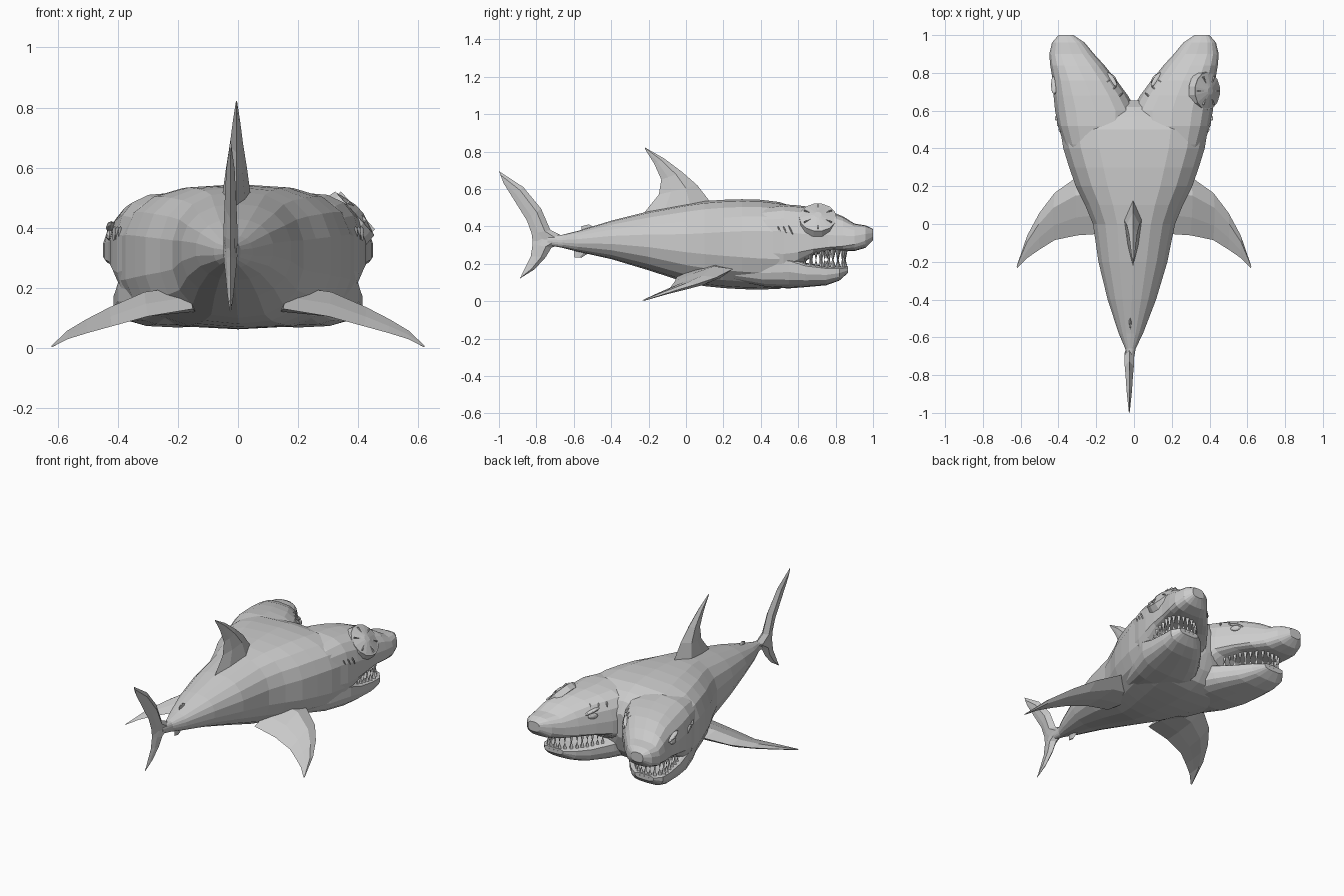
import bpy, bmesh, math
from mathutils import Vector, Matrix

cube = bpy.data.objects.get("Cube")
if cube:
    bpy.data.objects.remove(cube, do_unlink=True)

grey = bpy.data.materials.new("plain_grey")
grey.use_nodes = True
grey.diffuse_color = (0.6, 0.6, 0.6, 1)
grey.node_tree.nodes["Principled BSDF"].inputs["Base Color"].default_value = (0.6, 0.6, 0.6, 1)


def finish(name, bm):
    bmesh.ops.recalc_face_normals(bm, faces=bm.faces)
    mesh = bpy.data.meshes.new(name)
    bm.to_mesh(mesh)
    bm.free()
    mesh.materials.append(grey)
    obj = bpy.data.objects.new(name, mesh)
    bpy.context.collection.objects.link(obj)
    return obj


def loft(name, rings):
    bm = bmesh.new()
    loops = [[bm.verts.new(p) for p in ring] for ring in rings]
    n = len(loops[0])
    for a, b in zip(loops, loops[1:]):
        for i in range(n):
            j = (i + 1) % n
            bm.faces.new((a[i], a[j], b[j], b[i]))
    bm.faces.new(loops[0])
    bm.faces.new(loops[-1])
    return finish(name, bm)


def section(y, x0, x1, z0, z1, waist=0.5, power=0.72, sides=18, side=1):
    """Rounded box cross-section; waist is the height of its widest line."""
    cx, hw = (x0 + x1) / 2, (x1 - x0) / 2
    zm = z0 + (z1 - z0) * waist
    ring = []
    for i in range(sides):
        a = math.tau * (i + 0.5) / sides
        c, s = math.cos(a), math.sin(a)
        x = cx + hw * math.copysign(abs(c) ** power, c)
        z = zm + (z1 - zm if s > 0 else zm - z0) * math.copysign(abs(s) ** power, s)
        ring.append((side * x, y, z))
    return ring


def fin(name, stations, thick_dir):
    """Blade lofted through (leading point, trailing point, half thickness)."""
    t = Vector(thick_dir)
    rings = []
    for lead, trail, h in stations:
        a, b = Vector(lead), Vector(trail)
        p, q = a.lerp(b, 0.3), a.lerp(b, 0.68)
        rings.append([a, p + t * h, q + t * h * 0.6, b, q - t * h * 0.6, p - t * h])
    return loft(name, rings)


def blob(name, loc, size, rot=(0, 0, 0), segs=10, rings=6):
    bm = bmesh.new()
    turn = Matrix.Rotation(rot[2], 4, 'Z') @ Matrix.Rotation(rot[1], 4, 'Y') @ Matrix.Rotation(rot[0], 4, 'X')
    m = Matrix.Translation(loc) @ turn @ Matrix.Diagonal((*size, 1))
    bmesh.ops.create_uvsphere(bm, u_segments=segs, v_segments=rings, radius=1, matrix=m)
    return finish(name, bm)


# Trunk: y, half width, bottom, top, squareness
trunk = [(-.74, .015, .30, .35, .9), (-.66, .028, .285, .355, .9), (-.58, .065, .265, .375, .9),
         (-.4, .13, .225, .43, .9), (-.2, .185, .165, .48, .88), (0, .22, .10, .52, .84),
         (.1, .262, .08, .535, .8), (.2, .312, .07, .542, .75), (.3, .347, .064, .545, .71),
         (.4, .378, .062, .542, .67), (.5, .395, .066, .53, .66), (.57, .31, .09, .505, .68),
         (.62, .17, .15, .465, .74), (.655, .03, .25, .40, .8)]
rings = []
for y, hw, z0, z1, power in trunk:
    cx = -0.02 * min(1, max(0, -y / 0.7))
    rings.append(section(y, cx - hw, cx + hw, z0, z1, power=power))
loft("trunk", rings)

# Heads: y, inner x, outer x, bottom, top, waist
upper = [(.25, .06, .30, .17, .46, .5), (.42, .02, .372, .13, .505, .5),
         (.52, -.01, .405, .11, .518, .5), (.60, -.015, .42, .18, .512, .35),
         (.68, .03, .428, .245, .502, .18), (.76, .09, .432, .268, .485, .13),
         (.84, .155, .445, .268, .453, .2), (.90, .21, .45, .268, .415, .35),
         (.96, .26, .435, .285, .405, .45), (1.0, .32, .40, .325, .385, .5)]
lower = [(.25, .06, .28, .11, .24, .6), (.42, .01, .355, .075, .25, .65),
         (.55, 0, .402, .068, .245, .75), (.64, .05, .41, .075, .205, .8),
         (.75, .13, .415, .085, .187, .82), (.82, .19, .415, .11, .185, .8),
         (.865, .25, .38, .15, .185, .65)]
gum_line = [Vector(p) for p in ((.385, .62), (.395, .80), (.36, .85), (.27, .85), (.215, .80), (.10, .66))]


def teeth(name, side, base, height, spacing):
    """Row of four-sided spikes walked along the gum line."""
    bm = bmesh.new()
    for a, b in zip(gum_line, gum_line[1:]):
        count = max(1, round((b - a).length / spacing))
        for i in range(count):
            p = a.lerp(b, (i + 0.5) / count)
            h = height * (1 if i % 2 else 0.8)
            flip = Matrix.Rotation(math.pi if h < 0 else 0, 4, 'X')
            m = Matrix.Translation((side * p.x, p.y, base + h / 2)) @ flip
            bmesh.ops.create_cone(bm, cap_ends=True, segments=4, radius1=0.017,
                                  radius2=0.001, depth=abs(h), matrix=m)
    finish(name, bm)


for side, label in ((1, "left"), (-1, "right")):
    loft(label + "_head", [section(*r, power=0.68, side=side) for r in upper])
    loft(label + "_lower_jaw", [section(*r, power=0.62, side=side) for r in lower])
    teeth(label + "_upper_teeth", side, 0.29, -0.085, 0.031)
    teeth(label + "_lower_teeth", side, 0.17, 0.062, 0.031)

    # Eyes and slanted brows; the left outer eye is under the patch
    blob(label + "_inner_eye", (side * .108, .77, .40), (.012, .03, .018), (0, 0, -side * .6), 8)
    blob(label + "_inner_brow", (side * .118, .765, .425), (.016, .05, .011), (-.35, 0, -side * .6), 8)
    if side < 0:
        blob("right_outer_eye", (-.427, .74, .375), (.012, .03, .018), segs=8)
        blob("right_outer_brow", (-.422, .735, .40), (.018, .055, .012), (-.35, 0, 0), 8)

    # Gill slits behind the mouth
    for i in range(3):
        blob(f"{label}_gill_{i + 1}", (side * (.392 + i * .01), .50 + i * .03, .38),
             (.008, .004, .028), (.45, 0, 0), 6, 4)

    # Scars at the cleft between the heads
    for i in range(3):
        blob(f"{label}_scar_{i + 1}", (side * (.075 + i * .035), .68 + i * .035, .452),
             (.028, .006, .012), (0, side * -.5, side * -.7), 6, 4)

    # Pectoral fin, trailing edge low: x, leading y z, trailing y z, half thickness
    wing = [(.15, .28, .18, -.05, .13, .045), (.30, .25, .172, -.06, .105, .037),
            (.42, .165, .128, -.085, .072, .026), (.50, .06, .092, -.135, .05, .017),
            (.565, -.06, .056, -.18, .03, .01), (.62, -.22, .005, -.235, .004, .003)]
    fin(label + "_pectoral_fin",
        [((side * x, a, b), (side * x, c, d), h) for x, a, b, c, d, h in wing],
        (side * .3, -.2, .93))

# Patch over the left outer eye: low domed disc with folded ribs
patch_turn = Matrix.Translation((.374, .705, .435)) @ Matrix.Rotation(math.radians(48), 4, 'Y')
bm = bmesh.new()
bmesh.ops.create_cone(bm, cap_ends=True, segments=14, radius1=.106, radius2=.10,
                      depth=.04, matrix=patch_turn)
bmesh.ops.create_cone(bm, cap_ends=True, segments=14, radius1=.098, radius2=.02, depth=.022,
                      matrix=patch_turn @ Matrix.Translation((0, 0, .03)))
finish("eye_patch", bm)
for i in range(3):
    m = patch_turn @ Matrix.Rotation(i * math.pi / 3, 4, 'Z') @ Matrix.Translation((0, 0, .026))
    bm = bmesh.new()
    bmesh.ops.create_cube(bm, size=1, matrix=m @ Matrix.Diagonal((.17, .005, .016, 1)))
    finish(f"patch_rib_{i + 1}", bm)


def upright(name, x, rows):
    fin(name, [((x, a, b), (x, c, d), h) for a, b, c, d, h in rows], (1, 0, 0))


# Upright fins: leading y z, trailing y z, half thickness
upright("dorsal_fin", -.005, [(.17, .48, -.25, .42, .052), (.13, .53, -.23, .465, .047),
                              (.06, .62, -.145, .57, .034), (-.02, .69, -.132, .65, .022),
                              (-.12, .765, -.17, .735, .012), (-.22, .822, -.22, .815, .002)])
upright("tail_upper_lobe", -.025, [(-.62, .33, -.82, .32, .024), (-.725, .38, -.825, .36, .024),
                                   (-.775, .495, -.85, .43, .02), (-.87, .61, -.925, .55, .014),
                                   (-1, .695, -.975, .63, .003)])
upright("tail_lower_lobe", -.025, [(-.62, .33, -.82, .35, .024), (-.72, .285, -.82, .305, .022),
                                   (-.75, .235, -.83, .24, .016), (-.81, .17, -.86, .18, .01),
                                   (-.89, .12, -.885, .127, .002)])
upright("second_dorsal_fin", -.02, [(-.46, .38, -.56, .36, .012), (-.52, .41, -.56, .40, .004)])
upright("anal_fin", -.02, [(-.50, .27, -.60, .29, .012), (-.56, .232, -.60, .235, .004)])
